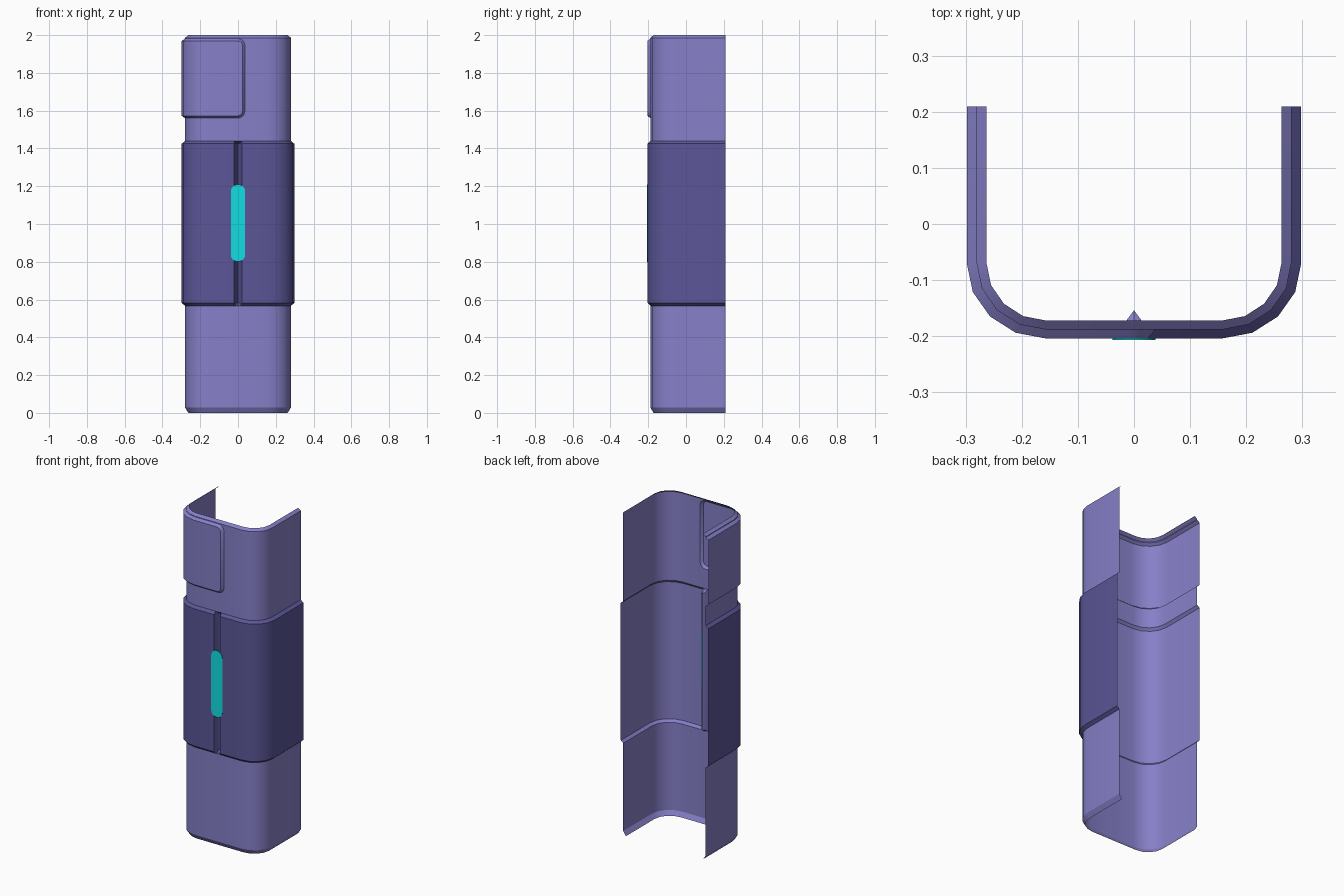
import bpy, bmesh, math

if "Cube" in bpy.data.objects:
    bpy.data.objects.remove(bpy.data.objects["Cube"])

def material(name, rgb):
    m = bpy.data.materials.new(name)
    m.diffuse_color = (*rgb, 1)
    m.use_nodes = True
    m.node_tree.nodes["Principled BSDF"].inputs["Base Color"].default_value = m.diffuse_color
    return m

LIGHT = material("light purple", (0.24, 0.215, 0.58))
DARK = material("dark purple", (0.105, 0.093, 0.31))
CYAN = material("cyan", (0.006, 0.73, 0.77))

CX, CY, RX, RY, BACK = 0.157, -0.07, 0.141, 0.134, 0.209
BASE, RIM = 0.016, 0.032          # inset depth of the base wall and end rims
GROOVE = {0.0: 0.047, 0.012: 0.031}

# U-shaped cross-section: (centre x, centre y, direction x, direction y)
arc = [math.radians(a) for a in (0, 22.5, 45, 67.5, 90)]
left = [(-CX, BACK, -1, 0)] + [(-CX, CY, -math.cos(a), -math.sin(a)) for a in arc]
front = [(x, CY, 0, -1) for x in (-0.02, -0.012, 0, 0.012, 0.02, 0.025, 0.032, 0.038)]
right = [(-x, y, -nx, ny) for x, y, nx, ny in reversed(left)]
COLUMNS = left + front + right

def point(col, depth, z):
    x, y, nx, ny = col
    return (x + nx * (RX - 1.1 * depth), y + ny * (RY - depth), z)

def corner_drop(x, edge, r):
    """How far a rounded corner pulls the panel border in at position x."""
    t = min(max(x - (edge - r), 0), r)
    return r - math.sqrt(r * r - t * t)

def band_rows(col, skin):
    deep = GROOVE.get(abs(col[0]), 0) if col[3] == -1 and abs(col[0]) < 0.02 else 0
    return [(0.567, BASE), (0.582, deep + skin), (1.425, deep + skin), (1.44, BASE)]

def body_rows(col):
    x = col[0]
    # raised upper-left panel with rounded right-hand corners
    t = min(max((x - 0.025) / 0.013, 0), 1)
    outer, inner = corner_drop(x, 0.038, 0.04), corner_drop(x, 0.025, 0.027)
    panel = [(1.56 + outer, BASE), (1.573 + inner, BASE * t),
             (1.969 - inner, BASE * t), (1.982 - outer, BASE)]
    return ([(0, RIM), (0.028, BASE)] + band_rows(col, 0.003) + panel
            + [(1.986, BASE), (2.0, RIM)])

def finish(name, bm, mat):
    me = bpy.data.meshes.new(name)
    bm.to_mesh(me)
    bm.free()
    ob = bpy.data.objects.new(name, me)
    bpy.context.collection.objects.link(ob)
    me.materials.append(mat)
    bpy.ops.object.select_all(action='DESELECT')
    ob.select_set(True)
    bpy.context.view_layer.objects.active = ob
    bpy.ops.object.shade_smooth_by_angle(angle=math.radians(25))
    return ob

def shell(name, rows, mat):
    bm = bmesh.new()
    grid = [[bm.verts.new(point(c, d, z)) for z, d in rows(c)] for c in COLUMNS]
    for a, b in zip(grid, grid[1:]):
        for j in range(len(a) - 1):
            bm.faces.new((a[j], b[j], b[j + 1], a[j + 1]))
    return finish(name, bm, mat)

# Main body and the dark sleeve around its middle
shell("body_shell", body_rows, LIGHT)
shell("middle_sleeve", lambda c: band_rows(c, 0), DARK)

# Cyan light strip over the groove
bm = bmesh.new()
r, steps = 0.038, 8
ring = []
for zc, start in ((1.21 - r, 0), (0.8 + r, math.pi)):
    for i in range(steps + 1):
        a = start + math.pi * i / steps
        ring.append(bm.verts.new((r * math.cos(a), -0.207, zc + r * math.sin(a))))
face = bm.faces.new(ring)
res = bmesh.ops.extrude_face_region(bm, geom=[face])
for v in res["geom"]:
    if isinstance(v, bmesh.types.BMVert):
        v.co.y = -0.201
bmesh.ops.recalc_face_normals(bm, faces=bm.faces)
finish("light_strip", bm, CYAN)
